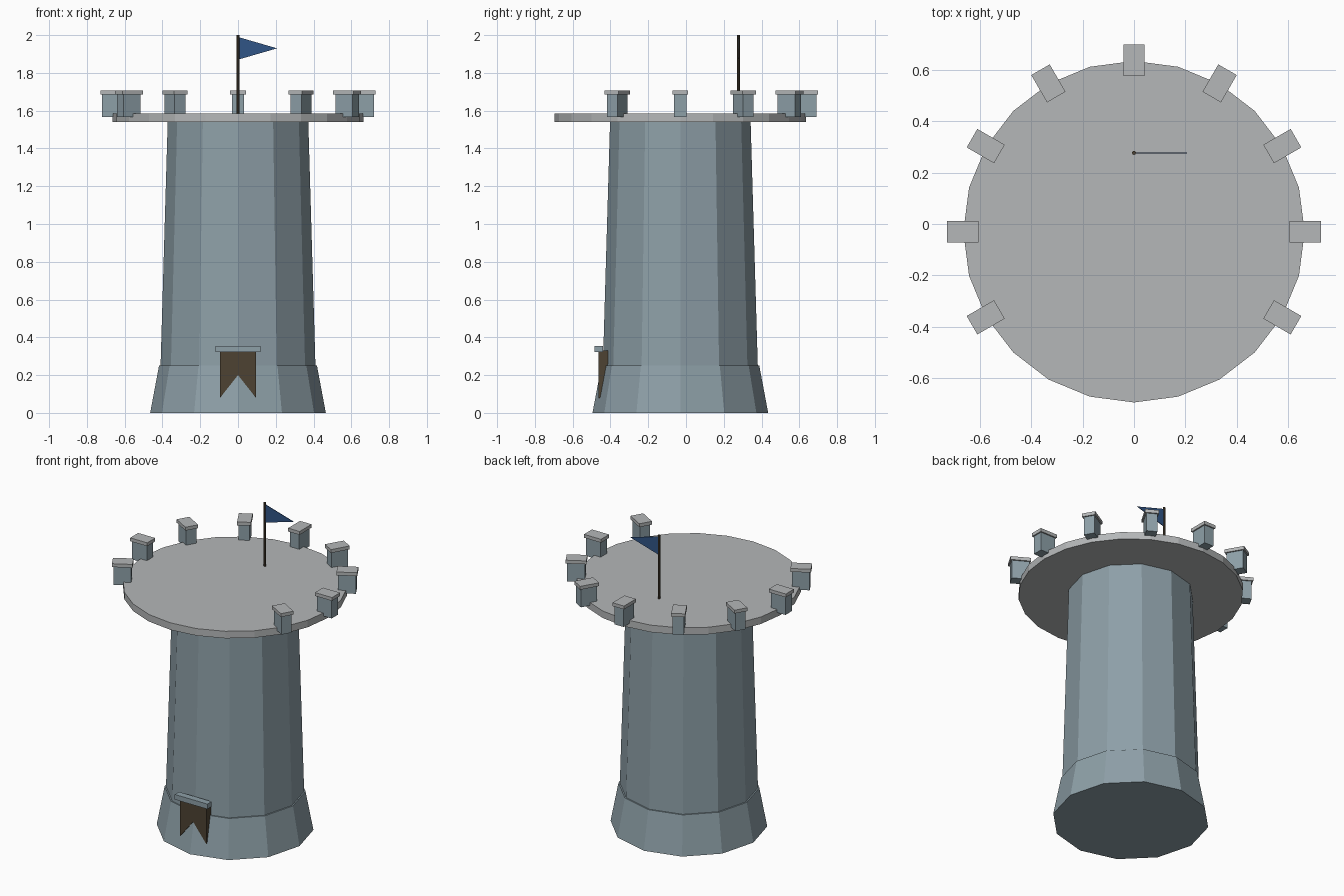
import bpy, bmesh, math
from mathutils import Matrix, Vector

old = bpy.data.objects.get("Cube")
if old:
    bpy.data.objects.remove(old, do_unlink=True)

CENTRE_Y = -0.03  # axis of the tower


def material(name, rgb):
    m = bpy.data.materials.new(name)
    m.use_nodes = True
    m.diffuse_color = (*rgb, 1)
    shader = next(n for n in m.node_tree.nodes if n.type == 'BSDF_PRINCIPLED')
    shader.inputs["Base Color"].default_value = (*rgb, 1)
    shader.inputs["Roughness"].default_value = 0.9
    return m


blue_stone = material("blue grey stone", (0.27, 0.35, 0.39))
pale_stone = material("pale stone", (0.46, 0.475, 0.48))
brown = material("dark brown", (0.075, 0.055, 0.032))
blue = material("flag blue", (0.03, 0.09, 0.24))


def finish(name, bm, mat):
    bmesh.ops.recalc_face_normals(bm, faces=bm.faces)
    mesh = bpy.data.meshes.new(name)
    bm.to_mesh(mesh)
    bm.free()
    mesh.materials.append(mat)
    ob = bpy.data.objects.new(name, mesh)
    bpy.context.collection.objects.link(ob)
    return ob


def drum(name, mat, sides, r_low, r_high, z_low, z_high, y=CENTRE_Y):
    bm = bmesh.new()
    bmesh.ops.create_cone(bm, cap_ends=True, segments=sides,
                          radius1=r_low, radius2=r_high, depth=z_high - z_low,
                          matrix=Matrix.Translation((0, y, (z_low + z_high) / 2)))
    return finish(name, bm, mat)


def box(name, mat, size, place):
    bm = bmesh.new()
    bmesh.ops.create_cube(bm, size=1, matrix=place @ Matrix.Diagonal((*size, 1)))
    return finish(name, bm, mat)


def plate(name, mat, outline, y_front, y_back):
    # Outline in x and z, pushed back along y
    bm = bmesh.new()
    face = bm.faces.new([bm.verts.new((x, y_front, z)) for x, z in outline])
    out = bmesh.ops.extrude_face_region(bm, geom=[face])
    moved = [v for v in out["geom"] if isinstance(v, bmesh.types.BMVert)]
    bmesh.ops.translate(bm, verts=moved, vec=Vector((0, y_back - y_front, 0)))
    return finish(name, bm, mat)


# Tower body
drum("tower_base", blue_stone, 12, 0.465, 0.418, 0, 0.25)
drum("tower_shaft", blue_stone, 12, 0.41, 0.372, 0.25, 1.545)
drum("platform", pale_stone, 24, 0.665, 0.665, 1.54, 1.586)

# Battlements, left open toward the front
for i in range(-1, 8):
    turn = (Matrix.Translation((0, CENTRE_Y, 0))
            @ Matrix.Rotation(math.radians(30 * i), 4, 'Z'))
    box(f"merlon_{i + 2}", blue_stone, (0.106, 0.066, 0.122),
        turn @ Matrix.Translation((0.667, 0, 1.627)))
    box(f"merlon_cap_{i + 2}", pale_stone, (0.123, 0.083, 0.022),
        turn @ Matrix.Translation((0.667, 0, 1.697)))

# Flag on its pole
drum("flag_pole", brown, 8, 0.008, 0.008, 1.58, 2.0, y=0.277)
plate("flag", blue, [(0, 1.99), (0, 1.87), (0.207, 1.93)], 0.275, 0.279)

# Swallow-tailed banner and its rail
plate("banner", brown,
      [(-0.095, 0.33), (-0.095, 0.08), (0, 0.2), (0.095, 0.08), (0.095, 0.33)],
      -0.463, -0.40)
box("banner_rail", blue_stone, (0.236, 0.044, 0.033),
    Matrix.Translation((0, -0.462, 0.338)))
